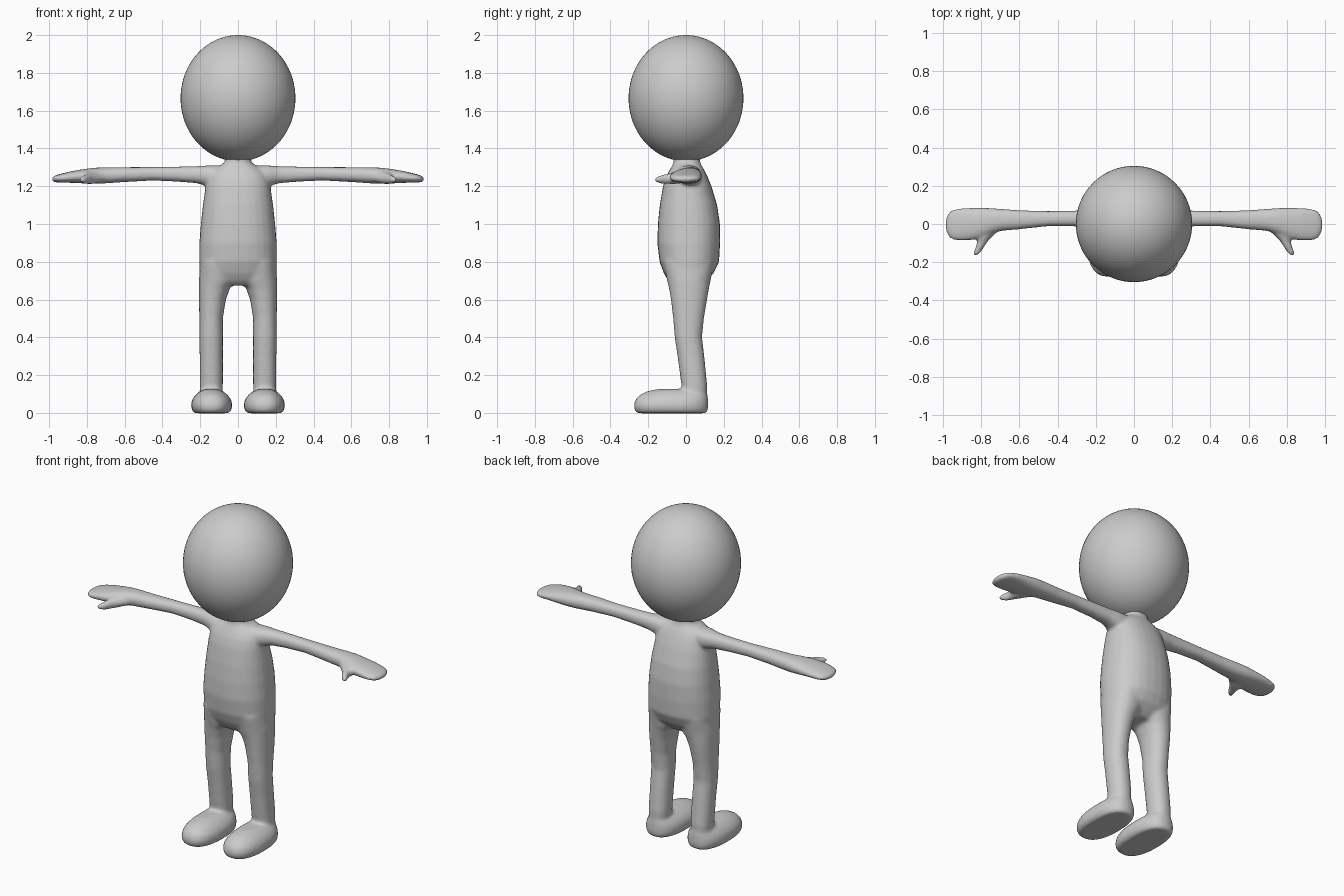
import bpy, bmesh, math
from mathutils import Vector

grey = bpy.data.materials.new("light grey")
grey.diffuse_color = (0.6, 0.6, 0.6, 1)


def loft(bm, axis, rows, power=2.0, n=28):
    """Skin superellipse rings; row = (position, u0, u1, v0, v1) along the axis."""
    rings = []
    for p, u0, u1, v0, v1 in rows:
        ring = []
        for i in range(n):
            a = 2 * math.pi * i / n
            c, s = math.cos(a), math.sin(a)
            u = (u0 + u1) / 2 + (u1 - u0) / 2 * math.copysign(abs(c) ** (2 / power), c)
            v = (v0 + v1) / 2 + (v1 - v0) / 2 * math.copysign(abs(s) ** (2 / power), s)
            co = {"x": (p, u, v), "y": (u, p, v), "z": (u, v, p)}[axis]
            ring.append(bm.verts.new(co))
        rings.append(ring)
    for a, b in zip(rings, rings[1:]):
        for i in range(n):
            j = (i + 1) % n
            bm.faces.new((a[i], a[j], b[j], b[i]))
    bm.faces.new(rings[0][::-1])
    bm.faces.new(rings[-1])


def mirrored(bm, build):
    """Run a builder, then copy what it made to the other side of x = 0."""
    side = bmesh.new()
    build(side)
    bmesh.ops.recalc_face_normals(side, faces=side.faces)
    for sx in (1, -1):
        made = {v: bm.verts.new((v.co.x * sx, v.co.y, v.co.z)) for v in side.verts}
        for f in side.faces:
            bm.faces.new([made[v] for v in f.verts][::sx])
    side.free()


def limbs(bm):
    # leg: z, x range, y range
    loft(bm, "z", [(0.05, .085, .20, -.02, .11), (0.15, .08, .203, -.025, .112),
                   (0.3, .08, .203, -.045, .097), (0.4, .08, .205, -.06, .085),
                   (0.5, .08, .205, -.068, .095), (0.6, .064, .207, -.08, .112),
                   (0.66, .042, .207, -.09, .122), (0.70, .01, .207, -.10, .13),
                   (0.80, .01, .20, -.12, .15)], 2.2)
    # arm and flat hand: x, y range, z range
    loft(bm, "x", [(.08, -.06, .08, 1.20, 1.31), (.16, -.045, .08, 1.20, 1.31),
                   (.22, -.02, .073, 1.216, 1.306), (.32, -.012, .07, 1.224, 1.304),
                   (.45, -.012, .068, 1.23, 1.302), (.6, -.028, .072, 1.222, 1.301),
                   (.7, -.037, .08, 1.215, 1.30), (.76, -.055, .084, 1.213, 1.298),
                   (.82, -.08, .085, 1.215, 1.29), (.88, -.088, .084, 1.218, 1.28),
                   (.93, -.087, .08, 1.219, 1.268), (.96, -.077, .07, 1.22, 1.26),
                   (.977, -.055, .048, 1.223, 1.253), (.985, -.025, .02, 1.23, 1.246)], 2.3)
    # thumb: y, x range, z range
    loft(bm, "y", [(-.03, .70, .83, 1.215, 1.28), (-.06, .735, .825, 1.211, 1.275),
                   (-.09, .764, .821, 1.211, 1.268), (-.12, .783, .827, 1.212, 1.262),
                   (-.145, .798, .838, 1.215, 1.255), (-.162, .815, .84, 1.222, 1.248)])
    # foot: z, x range, y range, flat sole and domed top
    loft(bm, "z", [(-.002, .052, .228, -.255, .105), (.012, .036, .243, -.272, .116),
                   (.04, .03, .25, -.277, .118), (.07, .036, .243, -.268, .117),
                   (.095, .054, .226, -.245, .115), (.115, .08, .202, -.205, .11),
                   (.126, .105, .178, -.15, .09)], 2.4)


body = bmesh.new()
# torso: z, x range, y range
loft(body, "z", [(z, -w, w, f, b) for z, w, f, b in [
    (.675, .12, -.07, .08), (.70, .17, -.095, .11), (.74, .203, -.118, .147),
    (.80, .206, -.14, .175), (.9, .205, -.152, .181), (1.0, .197, -.149, .18),
    (1.1, .186, -.139, .165), (1.2, .172, -.122, .135), (1.25, .16, -.106, .115),
    (1.285, .135, -.088, .098), (1.31, .095, -.072, .082), (1.325, .07, -.066, .075),
    (1.37, .07, -.066, .072)]], 2.3)
mirrored(body, limbs)
bmesh.ops.recalc_face_normals(body, faces=body.faces)
mesh = bpy.data.meshes.new("body")
body.to_mesh(mesh)
body.free()
mesh.materials.append(grey)
obj = bpy.data.objects.new("body", mesh)
bpy.context.collection.objects.link(obj)

# fuse the overlapping parts into one soft skin
fuse = obj.modifiers.new("fuse", "REMESH")
fuse.mode = "VOXEL"
fuse.voxel_size = 0.009
fuse.use_smooth_shade = True
soft = obj.modifiers.new("soften", "SMOOTH")
soft.factor = 0.5
soft.iterations = 9

# egg-round head
bpy.ops.mesh.primitive_uv_sphere_add(segments=64, ring_count=40, radius=1, location=(0, 0, 1.666))
head = bpy.context.object
head.name = "head"
for v in head.data.vertices:
    v.co = Vector((v.co.x * .304, v.co.y * .304, v.co.z * .334))
head.data.materials.append(grey)
bpy.ops.object.shade_smooth()
